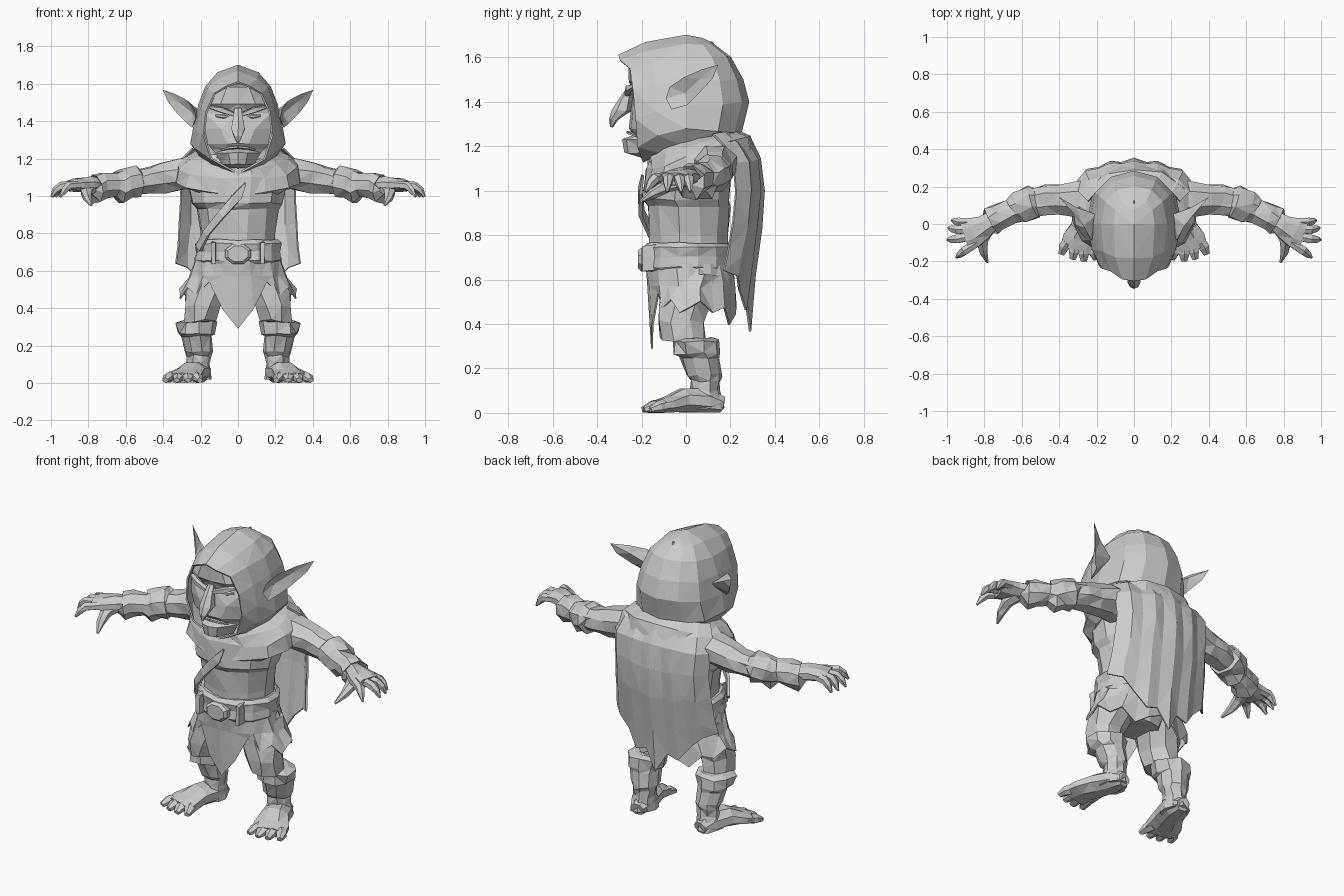
import bpy, bmesh, math, random
from mathutils import Vector

random.seed(4)
grey = bpy.data.materials.new("stone_grey")
grey.diffuse_color = (0.6, 0.6, 0.6, 1)


def make(name, verts, faces, mirror=False, thick=0, jitter=0.0):
    """Flat-faceted mesh object, optionally mirrored over x and thickened."""
    bm = bmesh.new()
    vs = []
    for v in verts:
        p = Vector(v)
        j = Vector([random.uniform(-jitter, jitter) for _ in range(3)])
        if mirror and abs(p.x) < 1e-4:
            j.x = 0
        p += j
        p.z = max(p.z, 0)
        vs.append(bm.verts.new(p))
    for f in faces:
        bm.faces.new([vs[i] for i in f])
    bmesh.ops.remove_doubles(bm, verts=bm.verts, dist=0.0005)
    bmesh.ops.recalc_face_normals(bm, faces=bm.faces)
    bmesh.ops.triangulate(bm, faces=bm.faces)
    me = bpy.data.meshes.new(name)
    bm.to_mesh(me)
    bm.free()
    me.materials.append(grey)
    ob = bpy.data.objects.new(name, me)
    bpy.context.collection.objects.link(ob)
    if mirror:
        m = ob.modifiers.new("mirror", 'MIRROR')
        m.use_clip = True
    if thick:
        s = ob.modifiers.new("thickness", 'SOLIDIFY')
        s.thickness, s.offset = thick, 0
    return ob


def loft(name, secs, n=8, along=False, mirror=False, tilt=0, jitter=0.006):
    """Rings (x, y, z, half width, half depth), level or across the path."""
    verts, k = [], len(secs)
    grow = .98 / math.cos(math.pi / n) if n >= 8 else 1
    for i, (x, y, z, a, b) in enumerate(secs):
        side, up = Vector((1, 0, 0)), Vector((0, 1, tilt))
        if along:
            t = Vector(secs[min(i + 1, k - 1)][:3]) - Vector(secs[max(i - 1, 0)][:3])
            side = t.cross(Vector((0, 0, 1))).normalized()
            up = side.cross(t).normalized()
        for j in range(n):
            an = 2 * math.pi * (j + .5) / n
            verts.append(Vector((x, y, z)) + side * a * grow * math.cos(an) + up * b * grow * math.sin(an))
    faces = [(i * n + j, i * n + (j + 1) % n, (i + 1) * n + (j + 1) % n, (i + 1) * n + j)
             for i in range(k - 1) for j in range(n)]
    faces += [tuple(range(n)), tuple(range((k - 1) * n, k * n))]
    return make(name, verts, faces, mirror, 0, jitter)


def sheet(name, rows, thick=0, jitter=0.005):
    """Half grid of points, mirrored over x."""
    c = len(rows[0])
    faces = [(i * c + j, i * c + j + 1, (i + 1) * c + j + 1, (i + 1) * c + j)
             for i in range(len(rows) - 1) for j in range(c - 1)]
    return make(name, [p for r in rows for p in r], faces, True, thick, jitter)


# Hood: each row gives opening, front y/z, half width, side z, back y/z
hood = []
for o, yf, zf, hw, zm, yb, zb in [
        (.02, -.19, 1.13, .19, 1.20, .20, 1.22), (.14, -.215, 1.20, .248, 1.28, .245, 1.26),
        (.18, -.225, 1.32, .232, 1.38, .28, 1.40), (.165, -.235, 1.45, .208, 1.49, .255, 1.50),
        (.125, -.25, 1.55, .17, 1.585, .20, 1.60), (.06, -.293, 1.585, .11, 1.655, .13, 1.655),
        (0, -.30, 1.61, 0, 1.695, .12, 1.67)]:
    hood.append([(o, yf, zf), (o * .3 + hw * .7, yf * .6, zf * .4 + zm * .6), (hw, 0, zm),
                 (hw * .89, yb * .58, (zm + zb) / 2), (hw * .54, yb * .88, zb), (0, yb, zb)])
sheet("hood", hood, .01, .003)

# Face: forehead, brow, eye socket, cheek, mouth, chin
face = [[(0, a, z), (xm, b, z), (xs, c, z)] for z, a, xm, b, xs, c in [
    (1.585, -.26, .06, -.25, .10, -.22), (1.49, -.26, .09, -.25, .16, -.20),
    (1.44, -.235, .08, -.215, .175, -.19), (1.36, -.25, .09, -.24, .175, -.19),
    (1.28, -.26, .06, -.25, .16, -.18), (1.25, -.235, .06, -.225, .14, -.17),
    (1.23, -.285, .05, -.27, .12, -.17), (1.17, -.28, .04, -.26, .09, -.17),
    (1.15, -.20, .04, -.18, .08, -.10)]]
sheet("face", face, 0, .003)
loft("nose", [(0, -.245, 1.47, .02, .015), (0, -.27, 1.42, .03, .03),
              (0, -.29, 1.36, .042, .045), (0, -.325, 1.32, .025, .022),
              (0, -.335, 1.285, .006, .006)], 6, jitter=.002)
loft("brow", [(.02, -.26, 1.435, .018, .012), (.09, -.255, 1.46, .02, .018),
              (.15, -.22, 1.475, .012, .008)], 5, True, True, jitter=.002)
loft("eye", [(.04, -.222, 1.42, .008, .006), (.08, -.22, 1.425, .013, .012),
             (.12, -.21, 1.43, .008, .006)], 6, True, True, jitter=0)
loft("lip", [(0, -.258, 1.262, .013, .008), (.05, -.248, 1.257, .012, .008),
             (.09, -.22, 1.245, .006, .005)], 5, True, True, jitter=0)

# Long pointed ears: rim, hollow front and rounded back
rim = [(.225, -.09, 1.415), (.235, -.075, 1.465), (.27, -.01, 1.51), (.335, .07, 1.545),
       (.402, .145, 1.567), (.375, .12, 1.505), (.32, .055, 1.435), (.27, .005, 1.385), (.245, -.065, 1.365)]
n = len(rim)
fan = [(0, 1, n), (1, 2, n), (2, 3, n + 1, n), (3, 4, n + 1), (4, 5, n + 1), (5, 6, n, n + 1),
       (6, 7, n), (7, 8, n), (8, 0, n)]
back = [tuple(i + 2 if i >= n else i for i in f) for f in fan]
make("ear", rim + [(.24, -.005, 1.44), (.32, .065, 1.505), (.20, .05, 1.45), (.31, .09, 1.51)],
     fan + back, True)

# Torso, draped mantle and cape
loft("torso", [(0, .015, .66, .20, .18), (0, .015, .80, .20, .18), (0, .015, .93, .22, .185),
               (0, 0, .96, .245, .195), (0, .01, 1.10, .275, .195), (0, .04, 1.22, .20, .16)], 12)
loft("mantle", [(0, 0, 1.245, .14, .17), (0, .035, 1.21, .27, .20), (0, .055, 1.165, .325, .235),
                (0, .06, 1.09, .345, .25), (0, .05, 1.06, .28, .22)], 14, tilt=.33, jitter=.01)
cape = []
for zc, zs, hw, yb in [(1.275, 1.25, .24, .235), (1.22, 1.20, .29, .295), (1.14, 1.13, .31, .335),
                       (1.0, 1.0, .305, .347), (.82, .86, .315, .335), (.62, .74, .325, .31),
                       (.37, .64, .33, .285)]:
    row = []
    low = .9 if zc == .37 else .7
    for u, dy, k in [(0, 0, 0), (.22, .016, .42), (.42, .014, .35), (.62, .045, .7),
                     (.82, .06, low), (1, .12, 1)]:
        row.append((hw * u, yb - dy, zc + (zs - zc) * k))
    cape.append(row)
sheet("cape", cape, .01, .006)

# Shoulder strap across the chest
loft("chest_strap", [(.04, -.195, 1.07, .006, .006), (0, -.205, 1.0, .012, .035),
                     (-.09, -.20, .90, .012, .03), (-.17, -.15, .80, .012, .028),
                     (-.21, -.10, .72, .012, .028)], 4, True, jitter=.002)

# Belt with rims and an eight-sided buckle
loft("belt", [(0, .01, .635, .222, .19), (0, .01, .655, .235, .202), (0, .01, .70, .225, .195),
              (0, .01, .745, .235, .202), (0, .01, .765, .215, .185)], 14, jitter=.005)
loft("buckle", [(0, -.17, .69, .07, .055), (0, -.20, .69, .07, .055),
                (0, -.215, .69, .055, .042)], 8, True, jitter=0)
loft("belt_loop", [(.13, -.16, .64, .016, .045), (.13, -.16, .755, .016, .045)], 4, mirror=True)

# Ragged tunic skirt with a long front flap
hem = [.29, .39, .54, .47, .51, .45, .47, .50, .45, .47, .40, .44, .48]
skirt = []
for zt, rx, rf, rb in [(.67, .222, .19, .20), (.57, .258, .18, .212), (None, .32, .165, .222)]:
    row = []
    for i in range(13):
        a = math.pi * i / 12
        c = math.cos(a)
        fold = .95 if i % 2 == 0 and i and zt != .67 else 1
        x = rx * math.sin(a) * fold if 0 < i < 12 else 0
        row.append((x, .01 - (rf if c > 0 else rb) * c * fold, zt or hem[i]))
    skirt.append(row)
sheet("skirt", skirt, .008, .005)

# Legs, wrapped boots, feet and toes
loft("pelvis", [(0, .02, .49, .12, .11), (0, .02, .68, .195, .17)], 10)
loft("thigh", [(.12, .02, .62, .115, .135), (.165, 0, .50, .115, .12), (.19, -.02, .41, .10, .105),
               (.205, -.015, .33, .085, .10)], 8, mirror=True, jitter=.01)
loft("boot", [(.215, .03, .34, .075, .085), (.225, .04, .325, .11, .105), (.225, .045, .265, .095, .105),
              (.22, .065, .25, .08, .09), (.21, .08, .17, .073, .08), (.21, .085, .145, .062, .066),
              (.21, .085, .10, .06, .062), (.215, .085, .02, .07, .08)], 9, mirror=True, jitter=.008)
loft("foot", [(.205, .165, .035, .04, .035), (.215, .09, .055, .07, .055), (.25, -.01, .055, .08, .054),
              (.28, -.08, .038, .10, .038), (.295, -.14, .026, .10, .026)], 8, True, True, jitter=.004)
for i in range(4):
    t = i / 3
    x0, x1, y1 = .225 + .135 * t, .205 + .185 * t, -.19 - .02 * math.sin(t * 3.1) + .03 * t
    loft("toe_%d" % (i + 1), [(x0, -.10, .032, .03, .03), ((x0 + x1) / 2, y1 + .04, .028, .032, .027),
                              (x1, y1, .014, .018, .014)], 6, True, True, jitter=.002)

# Arms, flared bracers, hands and clawed fingers
loft("arm", [(.20, .12, 1.12, .11, .09), (.30, .13, 1.115, .095, .085), (.40, .135, 1.095, .082, .077),
             (.47, .13, 1.085, .078, .068), (.58, .105, 1.07, .07, .06)], 8, True, True, jitter=.008)
loft("bracer", [(.52, .125, 1.075, .065, .06), (.545, .12, 1.08, .09, .085), (.60, .095, 1.065, .085, .078),
                (.635, .08, 1.045, .075, .078), (.66, .065, 1.055, .068, .062), (.72, .04, 1.055, .068, .064),
                (.765, .015, 1.04, .08, .075), (.77, .012, 1.05, .05, .05)], 8, True, True, jitter=.009)
loft("hand", [(.74, .03, 1.055, .05, .042), (.80, -.01, 1.06, .062, .042), (.86, -.045, 1.06, .08, .036),
              (.905, -.06, 1.052, .082, .026)], 8, True, True, jitter=.004)
for i, (bx, by, tx, ty) in enumerate([(.885, .0, .975, .02), (.90, -.04, .993, -.02),
                                      (.895, -.075, .998, -.085), (.865, -.105, .95, -.18)]):
    loft("finger_%d" % (i + 1), [(bx - .03, by + .01, 1.06, .025, .024),
                                 ((bx + tx) / 2, (by + ty) / 2, 1.052, .026, .024),
                                 (tx - .022, ty + (by - ty) * .25, 1.03, .02, .02),
                                 (tx, ty, .995, .006, .006)], 6, True, True, jitter=.001)
loft("thumb", [(.79, -.02, 1.04, .045, .033), (.81, -.09, 1.02, .034, .03), (.805, -.15, .985, .024, .023),
               (.785, -.205, .95, .006, .006)], 6, True, True, jitter=.002)
